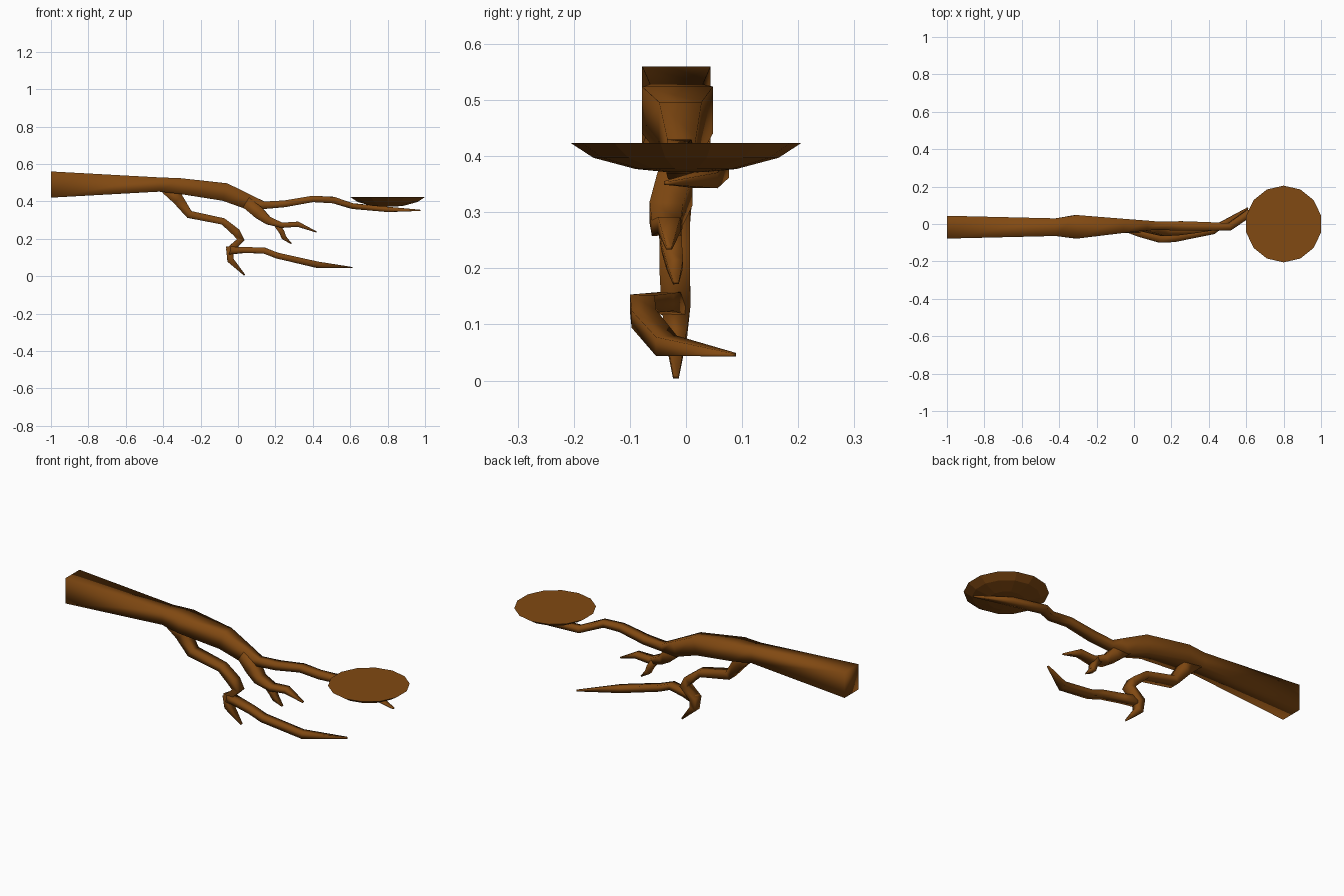
import bpy, bmesh, math
from mathutils import Vector

bark = bpy.data.materials.new("bark brown")
bark.diffuse_color = (0.22, 0.067, 0.006, 1)


def finish(name, bm, smooth):
    bmesh.ops.recalc_face_normals(bm, faces=bm.faces[:])
    for f in bm.faces:
        f.smooth = smooth
    me = bpy.data.meshes.new(name)
    bm.to_mesh(me)
    bm.free()
    me.materials.append(bark)
    bpy.context.collection.objects.link(bpy.data.objects.new(name, me))


def limb(name, path):
    """Four-sided tapering tube; path = (x, y, z, half width, half thickness)."""
    bm = bmesh.new()
    pts = [Vector(p[:3]) for p in path]
    rings = []
    for i, (x, y, z, w, h) in enumerate(path):
        a = (pts[i] - pts[i - 1]).normalized() if i else Vector()
        b = (pts[i + 1] - pts[i]).normalized() if i < len(pts) - 1 else Vector()
        t = (a + b).normalized()
        n = t.cross(Vector((0, 1, 0))).normalized()
        s = n.cross(t)
        rings.append([bm.verts.new(pts[i] + s * w * u + n * h * v)
                      for u, v in ((1, 1), (-1, 1), (-1, -1), (1, -1))])
    for r, q in zip(rings, rings[1:]):
        for k in range(4):
            bm.faces.new((r[k], r[k - 1], q[k - 1], q[k]))
    bm.faces.new(rings[0])
    bm.faces.new(rings[-1])
    finish(name, bm, True)


# Trunk running into the upper branch that carries the dish
limb("trunk", [
    (-1.0, -.017, .49, .061, .07), (-.42, -.017, .49, .047, .038),
    (-.31, -.015, .482, .063, .042), (-.07, -.01, .45, .038, .048),
    (.06, -.008, .395, .026, .04), (.14, -.01, .379, .022, .02),
    (.25, -.01, .387, .025, .018), (.40, -.012, .413, .022, .017),
    (.51, -.015, .407, .02, .017), (.61, .055, .375, .022, .015),
    (.80, .035, .357, .022, .014), (.975, -.035, .352, .005, .003)])

# Middle twigs
limb("middle_twig", [
    (.03, -.01, .405, .022, .03), (.11, -.02, .34, .032, .032),
    (.16, -.035, .298, .03, .022), (.235, -.035, .272, .026, .014),
    (.32, -.03, .278, .02, .014), (.42, -.03, .236, .005, .003)])
limb("middle_thorn", [
    (.20, -.03, .287, .022, .016), (.235, -.025, .235, .018, .014),
    (.245, -.02, .207, .015, .013), (.285, -.018, .174, .005, .003)])

# Lower branch with its two ends
limb("lower_branch", [
    (-.37, -.017, .475, .04, .045), (-.32, -.017, .41, .032, .03),
    (-.26, -.02, .33, .03, .021), (-.08, -.02, .293, .027, .018),
    (-.01, -.02, .235, .027, .022), (.015, -.02, .195, .027, .02),
    (-.045, -.018, .14, .026, .02), (-.04, -.018, .085, .02, .018),
    (.035, -.018, .006, .005, .004)])
limb("lower_twig", [
    (-.055, -.015, .137, .022, .022), (.03, -.045, .14, .024, .016),
    (.14, -.078, .137, .022, .016), (.21, -.075, .11, .022, .016),
    (.42, -.035, .062, .02, .017), (.61, .085, .046, .005, .003)])

# Shallow dish with a flat closed top
bm = bmesh.new()
rings = []
for r, z in ((.205, .423), (.165, .397), (.09, .377), (.04, .372)):
    rings.append([bm.verts.new((.8 + r * math.sin(k * math.tau / 14),
                                r * math.cos(k * math.tau / 14), z))
                  for k in range(14)])
for r, q in zip(rings, rings[1:]):
    for k in range(14):
        bm.faces.new((r[k], r[k - 1], q[k - 1], q[k]))
bm.faces.new(rings[0])
bm.faces.new(rings[-1])
finish("dish", bm, False)
